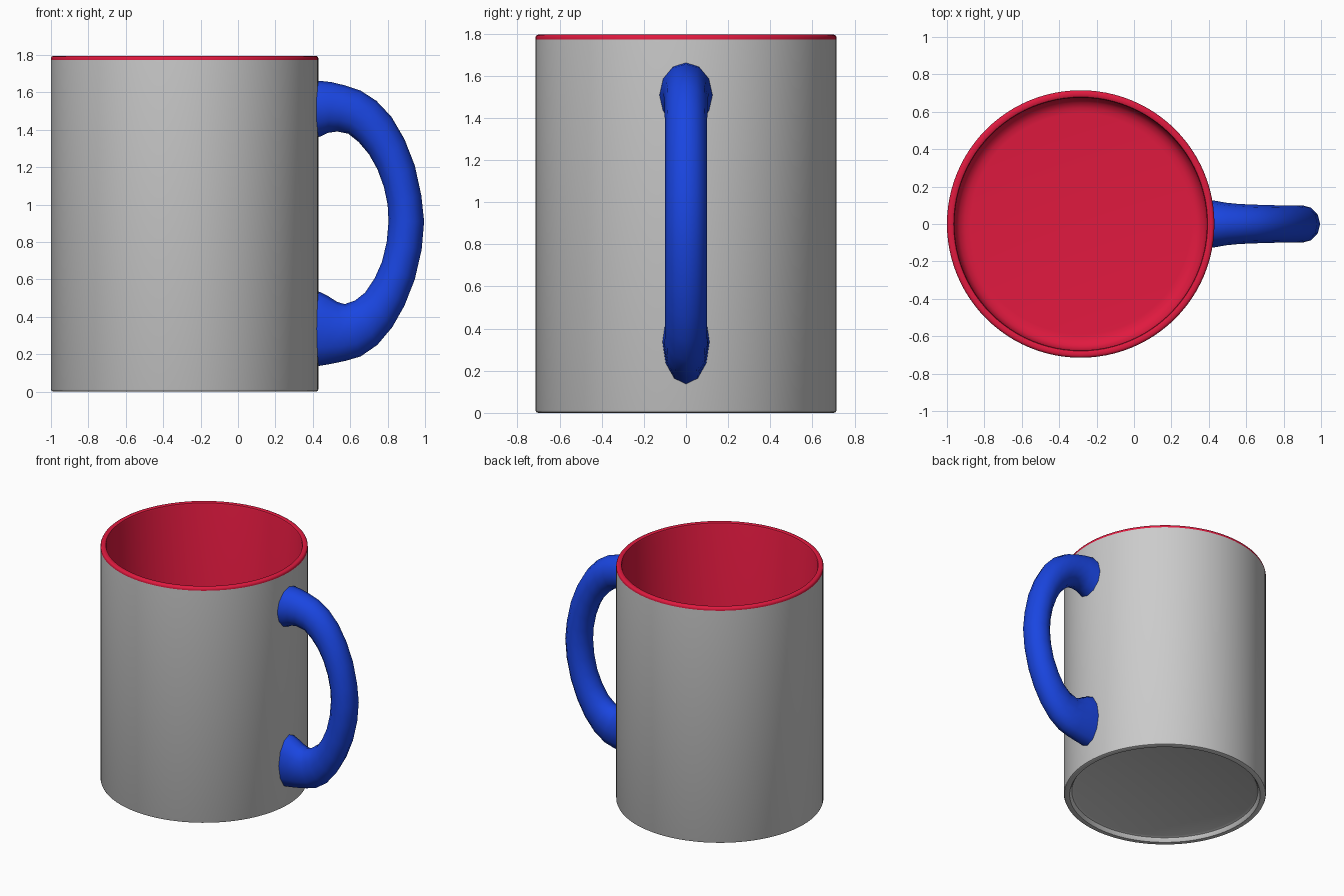
import bpy, bmesh
from math import sin, cos, pi
from mathutils import Vector

CX = -0.285   # mug axis
SEGS = 96


def material(name, rgb):
    m = bpy.data.materials.new(name)
    m.diffuse_color = (*rgb, 1)
    return m


def loft(name, rings, mat=None, cap=False, angle=40):
    """Join closed rings of points into a smooth-shaded skin."""
    bm = bmesh.new()
    rows = [[bm.verts.new(p) for p in ring] for ring in rings]
    n = len(rows[0])
    for a, b in zip(rows, rows[1:]):
        for j in range(n):
            k = (j + 1) % n
            bm.faces.new((a[j], a[k], b[k], b[j]))
    if cap:
        bm.faces.new(rows[0])
        bm.faces.new(rows[-1])
    bmesh.ops.remove_doubles(bm, verts=bm.verts, dist=1e-5)
    if cap:
        bmesh.ops.recalc_face_normals(bm, faces=bm.faces)
    me = bpy.data.meshes.new(name)
    bm.to_mesh(me)
    bm.free()
    ob = bpy.data.objects.new(name, me)
    bpy.context.collection.objects.link(ob)
    if mat:
        me.materials.append(mat)
    bpy.ops.object.select_all(action='DESELECT')
    ob.select_set(True)
    bpy.context.view_layer.objects.active = ob
    bpy.ops.object.shade_smooth_by_angle(angle=angle * pi / 180)
    return ob


def lathe(name, profile, mat=None):
    rings = [[(CX + r * cos(2 * pi * j / SEGS), r * sin(2 * pi * j / SEGS), z)
              for j in range(SEGS)] for r, z in profile]
    return loft(name, rings, mat)


red = material("red_glaze", (0.75, 0.01, 0.05))
blue = material("blue_glaze", (0.01, 0.06, 0.75))

# Grey outside with recessed underside and foot ring
lathe("mug_body", [(0, 0.035), (0.64, 0.035), (0.658, 0.028), (0.665, 0.012),
                   (0.674, 0), (0.702, 0), (0.711, 0.004), (0.715, 0.013),
                   (0.715, 1.772)])

# Red rim and lining
lathe("mug_lining", [(0.715, 1.772), (0.715, 1.782), (0.711, 1.791), (0.703, 1.795),
                     (0.687, 1.795), (0.679, 1.791), (0.675, 1.78), (0.675, 0.15),
                     (0.668, 0.115), (0.65, 0.088), (0.62, 0.073), (0.59, 0.07),
                     (0, 0.07)], red)

# Handle stations: outer x, z, inner x, z, half width
stations = [
    (0.405, 1.66, 0.405, 1.35, 0.127), (0.435, 1.662, 0.435, 1.362, 0.124),
    (0.50, 1.655, 0.48, 1.384, 0.114), (0.57, 1.638, 0.53, 1.391, 0.108),
    (0.655, 1.61, 0.59, 1.379, 0.104), (0.74, 1.555, 0.645, 1.335, 0.102),
    (0.82, 1.47, 0.70, 1.27, 0.10), (0.89, 1.35, 0.745, 1.19, 0.10),
    (0.945, 1.21, 0.78, 1.095, 0.10), (0.98, 1.05, 0.80, 1.00, 0.10),
    (0.995, 0.91, 0.805, 0.91, 0.10), (0.982, 0.76, 0.795, 0.80, 0.10),
    (0.945, 0.60, 0.77, 0.695, 0.10), (0.89, 0.46, 0.73, 0.605, 0.10),
    (0.825, 0.345, 0.68, 0.53, 0.10), (0.745, 0.25, 0.625, 0.487, 0.10),
    (0.655, 0.188, 0.57, 0.468, 0.102), (0.575, 0.165, 0.53, 0.48, 0.105),
    (0.49, 0.147, 0.48, 0.512, 0.108), (0.435, 0.138, 0.435, 0.534, 0.111),
    (0.405, 0.135, 0.405, 0.54, 0.112)]
rings = []
for ox, oz, ix, iz, w in stations:
    outer, inner = Vector((ox, 0, oz)), Vector((ix, 0, iz))
    mid, half = (outer + inner) / 2, (outer - inner) / 2
    rings.append([mid + half * cos(t) + Vector((0, w * sin(t), 0))
                  for t in (2 * pi * j / 12 for j in range(12))])
loft("handle", rings, blue, cap=True, angle=60)
